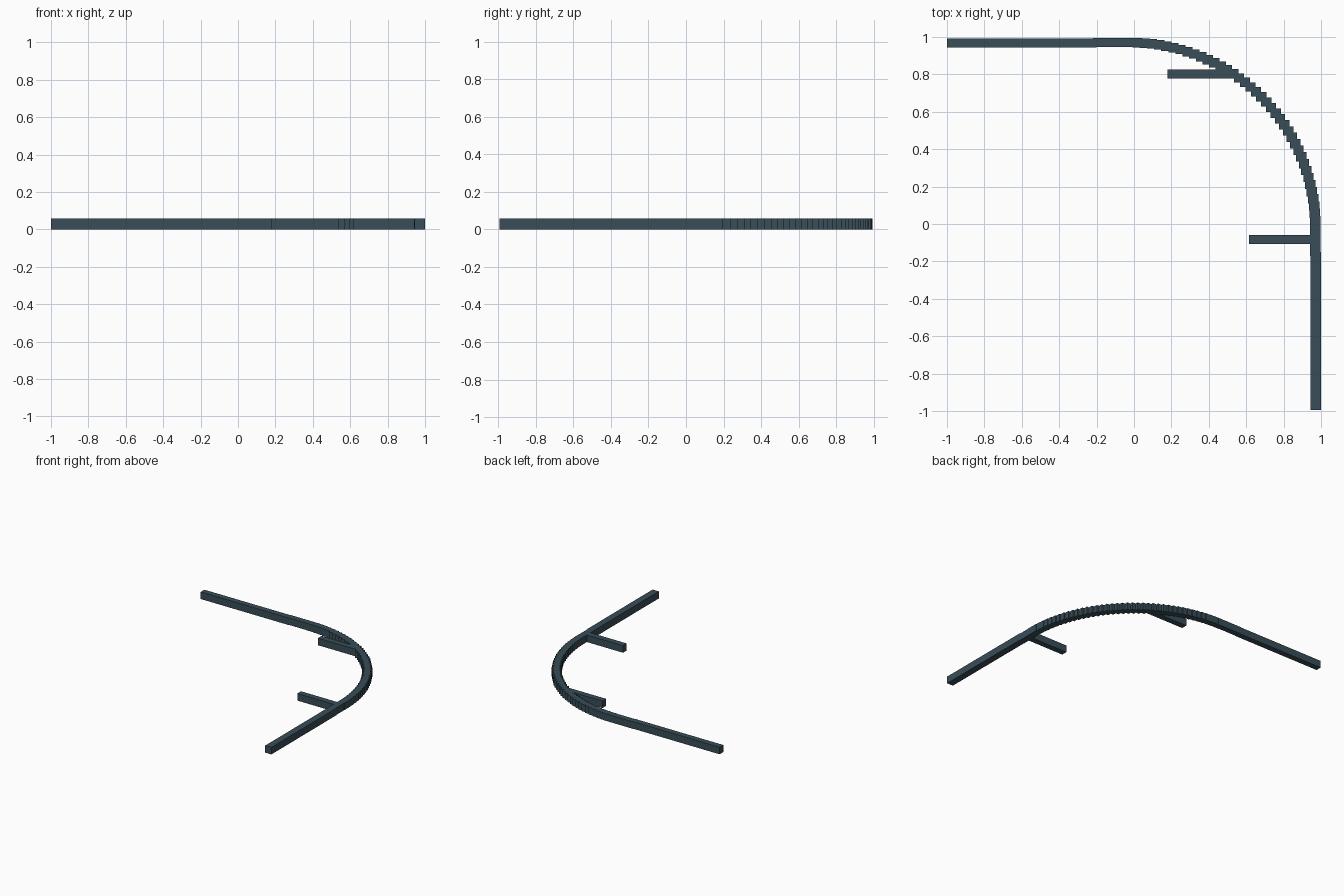
import bpy, math

if "Cube" in bpy.data.objects:
    bpy.data.objects.remove(bpy.data.objects["Cube"])

HEIGHT = 0.058


def block(name, x0, x1, y0, y1):
    """Axis-aligned block standing on the floor."""
    bpy.ops.mesh.primitive_cube_add(size=1)
    ob = bpy.context.object
    ob.name = name
    ob.location = ((x0 + x1) / 2, (y0 + y1) / 2, HEIGHT / 2)
    ob.scale = (x1 - x0, y1 - y0, HEIGHT)
    ob.data.materials.append(paint)
    return ob


paint = bpy.data.materials.new("slate")
paint.diffuse_color = (0.04, 0.075, 0.095, 1)
paint.use_nodes = True
paint.node_tree.nodes["Principled BSDF"].inputs["Base Color"].default_value = paint.diffuse_color

# Straight rails, each with a short section leading into the bend
block("back_rail", -1.0, -0.2, 0.944, 0.992)
block("back_rail_lead", -0.22, 0.0, 0.947, 0.995)
block("right_rail", 0.944, 1.0, -0.995, -0.15)
block("right_rail_lead", 0.942, 0.996, -0.17, 0.0)

# Stepped quarter bend made of unrotated blocks
STEPS, CENTRE, RADIUS = 40, -0.02, 0.99
for i in range(STEPS + 1):
    a = math.pi / 2 * i / STEPS
    x = CENTRE + RADIUS * math.cos(a)
    y = CENTRE + RADIUS * math.sin(a)
    block("bend_block", x - 0.0275, x + 0.0275, y - 0.025, y + 0.025)

# Two inward spurs
block("back_spur", 0.18, 0.55, 0.778, 0.826)
block("front_spur", 0.614, 0.97, -0.108, -0.06)
